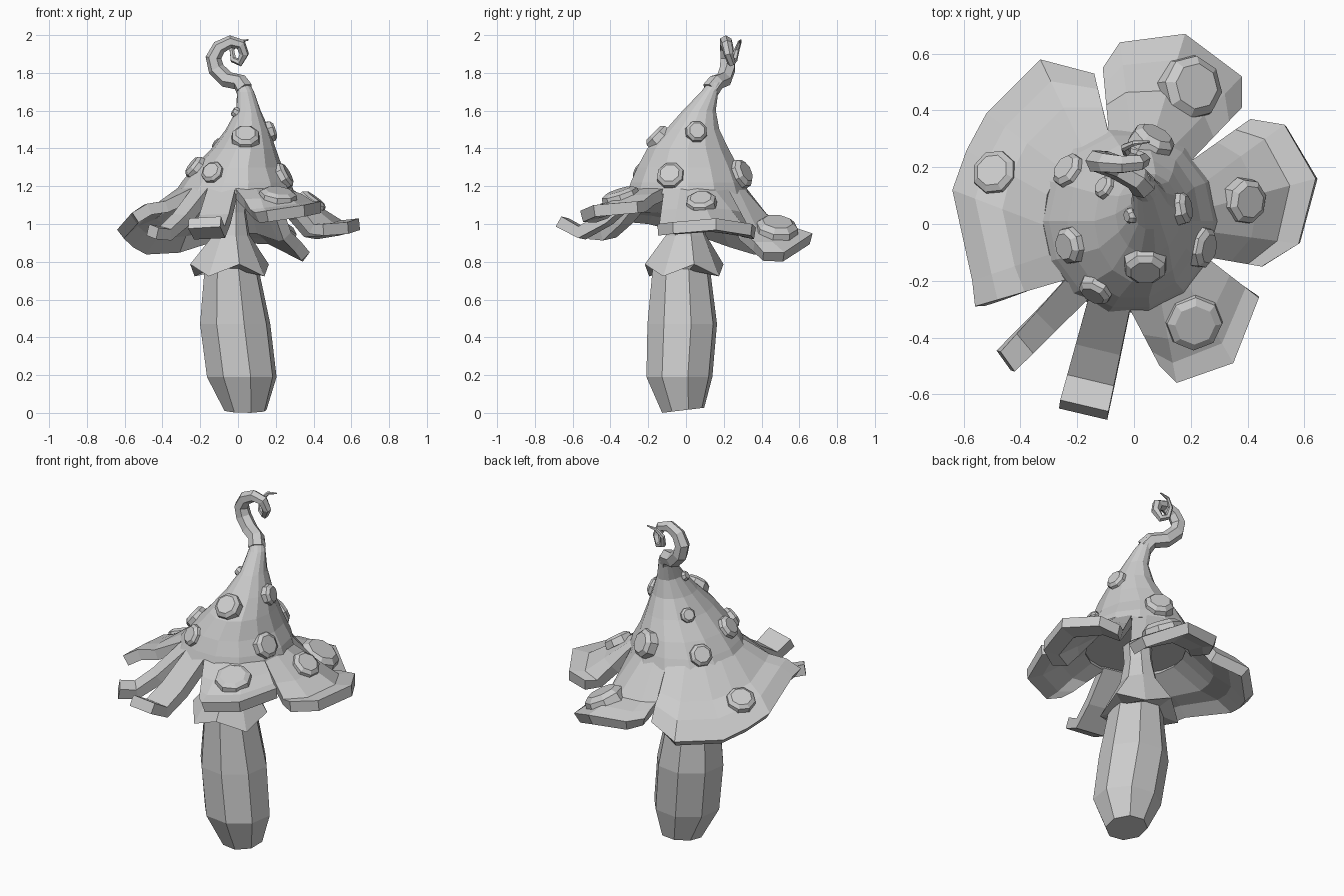
import bpy, bmesh, math
from mathutils import Vector
from mathutils.bvhtree import BVHTree

cube = bpy.data.objects.get("Cube")
if cube:
    bpy.data.objects.remove(cube)

grey = bpy.data.materials.new("plain_grey")
grey.use_nodes = True
grey.diffuse_color = (0.6, 0.6, 0.6, 1)
grey.node_tree.nodes["Principled BSDF"].inputs["Base Color"].default_value = (0.6, 0.6, 0.6, 1)


def finish(name, bm):
    mesh = bpy.data.meshes.new(name)
    bm.to_mesh(mesh)
    bm.free()
    mesh.materials.append(grey)
    obj = bpy.data.objects.new(name, mesh)
    bpy.context.collection.objects.link(obj)
    return obj


def loft(rings, sides, turn=0.0, wave=0.0, tilt=0.0):
    """Stack elliptical rings (x, y, z, rx, ry) into a closed solid."""
    bm = bmesh.new()
    rows = []
    for i, (x, y, z, rx, ry) in enumerate(rings):
        row = []
        for k in range(sides):
            a = 2 * math.pi * k / sides + turn
            dx, dy = rx * math.cos(a), ry * math.sin(a)
            lift = wave * (-1) ** k if i == 1 else 0
            if i == 0:
                lift = tilt * (dy + ry)
            row.append(bm.verts.new((x + dx, y + dy, z + lift)))
        rows.append(row)
    for low, high in zip(rows, rows[1:]):
        for k in range(sides):
            j = (k + 1) % sides
            bm.faces.new((low[k], low[j], high[j], high[k]))
    bm.faces.new(rows[0][::-1])
    bm.faces.new(rows[-1])
    bm.normal_update()
    return bm


# Stem: swollen body, slim neck and a jagged skirt
finish("stem", loft([(0.04, -0.015, 0, 0.115, 0.115), (0.02, -0.035, 0.19, 0.19, 0.18),
                     (-0.015, -0.02, 0.47, 0.192, 0.19), (-0.035, -0.025, 0.78, 0.145, 0.155)],
                    8, 0.25, tilt=0.12))
finish("stem_skirt", loft([(-0.04, -0.02, 0.755, 0.14, 0.145), (-0.045, -0.01, 0.755, 0.215, 0.215),
                           (-0.035, 0, 0.94, 0.1, 0.11), (-0.03, 0, 1.06, 0.075, 0.085),
                           (-0.02, 0, 1.22, 0.08, 0.08)], 8, 0.25, wave=0.032))

# Cap: leaning cone
cap = loft([(-0.02, 0.01, 1.16, 0.32, 0.33), (-0.01, 0.01, 1.22, 0.29, 0.31),
            (0.0, 0.01, 1.3, 0.235, 0.275), (0.03, 0.01, 1.4, 0.17, 0.22),
            (0.05, 0.035, 1.5, 0.115, 0.145), (0.055, 0.07, 1.6, 0.065, 0.09),
            (0.04, 0.125, 1.7, 0.045, 0.047), (0.02, 0.155, 1.75, 0.038, 0.038)], 14)
surfaces = [BVHTree.FromBMesh(cap)]
finish("cap", cap)

# Petals: name, start and end angle on the cap, bend at middle and fold, outer edge
PETALS = [
    ("back_petal", 43, 103, -0.08, -0.03, [(0.38, 0.41, 0.85), (0.38, 0.52, 0.85), (0.18, 0.67, 0.95),
                                           (-0.05, 0.64, 0.96), (-0.11, 0.55, 0.96)]),
    ("left_petal", -24, 43, -0.03, -0.05, [(0.45, -0.15, 1.0), (0.58, -0.07, 1.01), (0.64, 0.16, 1.03),
                                           (0.53, 0.35, 1.0), (0.41, 0.37, 0.98)]),
    ("front_left_petal", 271, 336, 0.0, -0.015, [(0.09, -0.5, 1.06), (0.15, -0.56, 1.07),
                                                (0.35, -0.49, 1.1), (0.44, -0.26, 1.12)]),
    ("front_strip", 242, 271, -0.07, -0.09, [(-0.26, -0.62, 1.03), (-0.09, -0.66, 1.04)]),
    ("front_right_strip", 222, 242, -0.05, -0.06, [(-0.47, -0.45, 1.0), (-0.42, -0.52, 0.98)]),
    ("right_petal", 103, 222, -0.01, 0.015, [(-0.14, 0.53, 0.94), (-0.33, 0.58, 0.89),
                                            (-0.52, 0.39, 0.88), (-0.59, 0.26, 0.92), (-0.64, 0.12, 0.97),
                                            (-0.57, -0.2, 1.05), (-0.56, -0.29, 1.06)]),
]
for name, start, end, bend, fold, edge in PETALS:
    bm = bmesh.new()
    rows = [[], [], [], []]
    for i, point in enumerate(edge):
        a = math.radians(start + (end - start) * i / (len(edge) - 1))
        root = Vector((-0.02 + 0.3 * math.cos(a), 0.01 + 0.31 * math.sin(a), 1.19))
        middle = root.lerp(Vector(point), 0.45) + Vector((0, 0, bend))
        crease = root.lerp(Vector(point), 0.75) + Vector((0, 0, fold))
        for row, co in zip(rows, (root, middle, crease, point)):
            row.append(bm.verts.new(co))
    for inner, outer in zip(rows, rows[1:]):
        for k in range(len(edge) - 1):
            bm.faces.new((inner[k], outer[k], outer[k + 1], inner[k + 1]))
    bm.normal_update()
    for f in bm.faces:
        if f.normal.z < 0:
            f.normal_flip()
    surfaces.append(BVHTree.FromBMesh(bm))
    solid = finish(name, bm).modifiers.new("thickness", 'SOLIDIFY')
    solid.thickness = 0.062
    solid.offset = -1

# Raised spots: position near the surface, radius, height
SPOTS = [(-0.49, 0.18, 1.03, 0.085, 0.03), (0.2, 0.48, 0.97, 0.12, 0.05),
         (0.37, 0.08, 1.08, 0.085, 0.03), (0.21, -0.34, 1.13, 0.105, 0.03),
         (0.04, -0.16, 1.47, 0.08, 0.035), (-0.15, -0.26, 1.29, 0.065, 0.03),
         (-0.25, -0.08, 1.32, 0.07, 0.035), (0.23, -0.08, 1.25, 0.078, 0.03),
         (0.14, 0.05, 1.48, 0.062, 0.03), (-0.12, 0.14, 1.43, 0.045, 0.025),
         (-0.01, 0.03, 1.59, 0.03, 0.02), (0.06, 0.28, 1.26, 0.085, 0.04),
         (-0.26, 0.21, 1.26, 0.068, 0.03)]
for i, (x, y, z, radius, height) in enumerate(SPOTS):
    hits = [tree.find_nearest((x, y, z)) for tree in surfaces]
    spot, normal, _, _ = min(hits, key=lambda h: h[3])
    bm = loft([(0, 0, -0.025, radius, radius), (0, 0, height * 0.5, radius * 0.93, radius * 0.93),
               (0, 0, height, radius * 0.68, radius * 0.68)], 8, 0.4)
    obj = finish(f"spot_{i + 1}", bm)
    obj.location = spot
    obj.rotation_euler = normal.to_track_quat('Z', 'Y').to_euler()

# Curled tip: tapering tube along a spiral
PATH = [(0.035, 0.13, 1.71, 0.048), (0.01, 0.16, 1.75, 0.045), (-0.06, 0.2, 1.765, 0.044),
        (-0.115, 0.22, 1.82, 0.044), (-0.13, 0.22, 1.88, 0.042), (-0.1, 0.215, 1.935, 0.038),
        (-0.04, 0.21, 1.965, 0.034), (0.015, 0.215, 1.95, 0.03), (0.033, 0.225, 1.9, 0.026),
        (0.01, 0.24, 1.855, 0.022), (-0.025, 0.255, 1.87, 0.018), (-0.033, 0.27, 1.925, 0.014),
        (0.0, 0.285, 1.965, 0.01), (0.055, 0.29, 1.975, 0.004)]
curve = bpy.data.curves.new("curled_tip", 'CURVE')
curve.dimensions = '3D'
curve.bevel_depth = 1.0
curve.bevel_resolution = 1
curve.use_fill_caps = True
spline = curve.splines.new('POLY')
spline.points.add(len(PATH) - 1)
for p, (x, y, z, r) in zip(spline.points, PATH):
    p.co = (x, y, z, 1)
    p.radius = r
curve.materials.append(grey)
tip = bpy.data.objects.new("curled_tip", curve)
bpy.context.collection.objects.link(tip)
bpy.ops.object.select_all(action='DESELECT')
tip.select_set(True)
bpy.context.view_layer.objects.active = tip
bpy.ops.object.convert(target='MESH')
bpy.ops.object.shade_flat()
